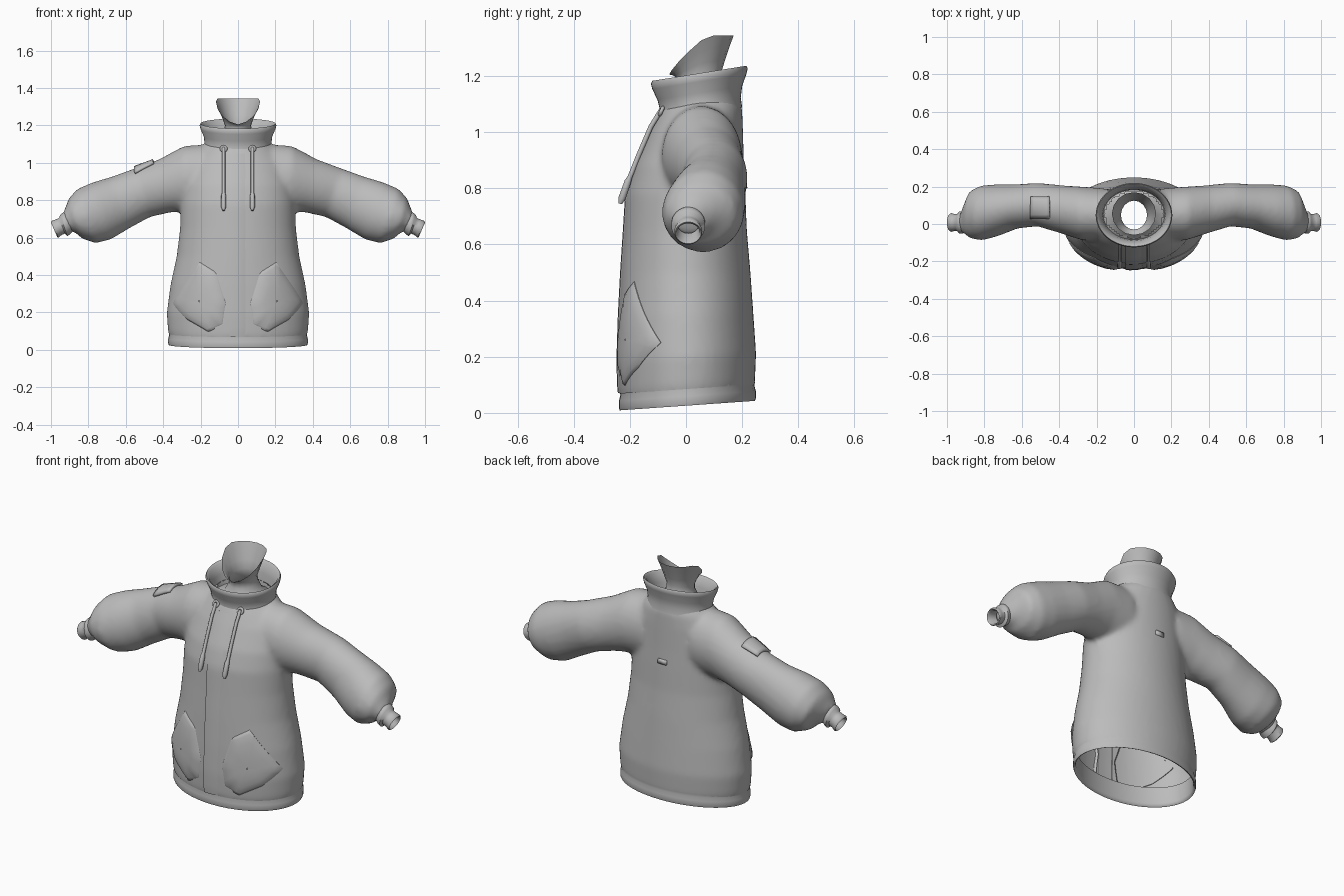
import bpy, bmesh
from math import sin, cos, pi, radians
from mathutils import Vector
from mathutils.bvhtree import BVHTree

old = bpy.data.objects.get("Cube")
if old:
    bpy.data.objects.remove(old)

mat = bpy.data.materials.new("grey cloth")
mat.use_nodes = True
GREY = (0.5, 0.5, 0.5, 1)
mat.diffuse_color = GREY
mat.node_tree.nodes["Principled BSDF"].inputs["Base Color"].default_value = GREY


def finish(obj, angle=50):
    obj.data.materials.clear()
    obj.data.materials.append(mat)
    bpy.ops.object.select_all(action='DESELECT')
    obj.select_set(True)
    bpy.context.view_layer.objects.active = obj
    bpy.ops.object.shade_smooth_by_angle(angle=radians(angle))
    return obj


def add_mesh(name, bm):
    me = bpy.data.meshes.new(name)
    bm.to_mesh(me)
    bm.free()
    obj = bpy.data.objects.new(name, me)
    bpy.context.collection.objects.link(obj)
    return obj


def skin(bm, rings, closed=True):
    """Bridge equal-length rows of points with quads."""
    rows = [[bm.verts.new(p) for p in r] for r in rings]
    n = len(rows[0])
    for a, b in zip(rows, rows[1:]):
        for i in range(n if closed else n - 1):
            j = (i + 1) % n
            bm.faces.new((a[i], a[j], b[j], b[i]))
    return rows


def loft(bm, rings, caps=False):
    rows = skin(bm, rings)
    if caps:
        bm.faces.new(rows[0][::-1])
        bm.faces.new(rows[-1])


def level_ring(z, w, y0, y1, tilt=0.0, n=48):
    """Ellipse around the upright axis, sloping up to the back."""
    c, h = (y0 + y1) / 2, (y1 - y0) / 2
    return [Vector((w * sin(t), c - h * cos(t), z - tilt * h * cos(t)))
            for t in (2 * pi * i / n for i in range(n))]


def arm_ring(s, tx, tz, bx, bz, y0, y1, n=32):
    """Ellipse spanning a top point, a bottom point and a depth."""
    top, bot = Vector((tx, 0, tz)), Vector((bx, 0, bz))
    mid, up = (top + bot) / 2, (top - bot) / 2
    out = []
    for i in range(n):
        t = 2 * pi * i / n
        p = mid + up * cos(t)
        p.y = (y0 + y1) / 2 + (y1 - y0) / 2 * sin(t)
        p.x *= s
        out.append(p)
    return out


# Torso and both sleeves, fused into one soft shell
BODY = [(.06, .365, -.235, .243, .07), (.1, .375, -.24, .246, .07), (.2, .381, -.243, .25, .05),
        (.35, .361, -.238, .24, .02), (.5, .328, -.23, .23, 0), (.65, .31, -.22, .217, 0),
        (.78, .305, -.212, .212, 0), (.88, .295, -.185, .207, 0), (1.0, .26, -.135, .203, .05),
        (1.07, .21, -.105, .2, .12), (1.12, .16, -.08, .18, .16)]
SLEEVE = [(.15, 1.1, .15, .74, -.09, .19), (.29, 1.09, .28, .74, -.085, .2),
          (.42, 1.02, .36, .735, -.05, .207), (.56, .968, .47, .71, -.012, .22),
          (.68, .925, .58, .65, -.025, .212), (.78, .895, .68, .59, -.065, .212),
          (.86, .86, .76, .57, -.087, .207), (.905, .81, .835, .595, -.08, .18),
          (.925, .755, .87, .63, -.055, .11), (.94, .725, .9, .63, -.045, .06)]
bm = bmesh.new()
loft(bm, [level_ring(*r) for r in BODY], True)
for s in (-1, 1):
    loft(bm, [arm_ring(s, *r) for r in SLEEVE], True)
bmesh.ops.recalc_face_normals(bm, faces=bm.faces)
raw = add_mesh("jacket_shell_source", bm)
remesh = raw.modifiers.new("fuse", 'REMESH')
remesh.mode = 'VOXEL'
remesh.voxel_size = 0.014
soft = raw.modifiers.new("soften", 'SMOOTH')
soft.factor, soft.iterations = 0.5, 8
dg = bpy.context.evaluated_depsgraph_get()
fused = bpy.data.meshes.new_from_object(raw.evaluated_get(dg))
bpy.data.objects.remove(raw)
bm = bmesh.new()
bm.from_mesh(fused)
tree = BVHTree.FromBMesh(bm)
# Open the hem and the neck
bmesh.ops.bisect_plane(bm, geom=bm.verts[:] + bm.edges[:] + bm.faces[:], clear_outer=True,
                       plane_co=(0, 0, .085), plane_no=(0, .07, -1))
neck_faces = [f for f in bm.faces if f.calc_center_median().z > 1.03
              and Vector((f.calc_center_median().x / .155,
                          (f.calc_center_median().y - .05) / .12)).length < 1]
bmesh.ops.delete(bm, geom=neck_faces, context='FACES')
finish(add_mesh("jacket_shell", bm), 80)


def ring_part(name, rings, angle=50):
    bm = bmesh.new()
    loft(bm, rings)
    bmesh.ops.recalc_face_normals(bm, faces=bm.faces)
    return finish(add_mesh(name, bm), angle)


# Hem band with a turned-in inner wall
ring_part("hem_band", [level_ring(z, .37 + d, -.236 - d, .246 + d, .07) for z, d in
                       ((.14, -.012), (.045, -.012), (.03, -.008), (.026, 0), (.035, .003),
                        (.06, .003), (.08, -.002), (.095, 0))])

# Standing collar, double walled
ring_part("collar", [level_ring(z, w, y0, y1, .16) for z, w, y0, y1 in
                     ((1.065, .19, -.1, .2), (1.1, .178, -.092, .195), (1.14, .183, -.102, .2),
                      (1.18, .2, -.12, .215), (1.2, .205, -.125, .22), (1.21, .2, -.12, .215),
                      (1.2, .187, -.108, .202), (1.15, .17, -.09, .187), (1.08, .16, -.08, .18))])

# Inner neck: flared foot, narrow waist, top rim low at the front and high at the back
neck = [level_ring(z, w, y0, y1, .1, 16) for z, w, y0, y1 in
        ((1.09, .165, -.085, .185), (1.12, .1, -.05, .15), (1.17, .074, -.03, .13))]
waist = level_ring(1.2, .07, -.03, .125, .14, 16)
rim = []
for i in range(16):
    t = 2 * pi * i / 16
    rise = min(1, (1 - cos(t)) * .85) ** .8
    rim.append(Vector((.118 * sin(t), .055 - .115 * cos(t), 1.205 + .14 * rise)))
neck += [waist] + [[a.lerp(b, k) + Vector((0, 0, .02 * k * (1 - k)))
                    for a, b in zip(waist, rim)] for k in (.3, .65, 1)]
ring_part("inner_neck", neck, 60)

# Cuffs: gathered band, groove and flared open end
CUFF = [(.925, .735, .885, .63, .052), (.937, .733, .9, .617, .06), (.95, .722, .913, .608, .06),
        (.957, .705, .925, .622, .046), (.975, .697, .942, .615, .045), (.995, .69, .96, .6, .05),
        (1.0, .68, .966, .603, .046), (.99, .675, .96, .612, .04), (.94, .695, .91, .64, .036)]
for s, side in ((-1, "right"), (1, "left")):
    ring_part(side + "_cuff", [arm_ring(s, *r[:4], .008 - r[4], .008 + r[4]) for r in CUFF])


def wrap(angle, z, lift):
    """Point on the torso at a compass angle from the front, raised by lift."""
    d = Vector((sin(radians(angle)), -cos(radians(angle)), 0))
    hit = tree.ray_cast(d + Vector((0, 0, z)), -d)[0]
    return hit + d * lift


def front(x, z, lift):
    return tree.ray_cast(Vector((x, -1, z)), Vector((0, 1, 0)))[0] - Vector((0, lift, 0))


# Puffed diamond pockets
OUTLINE = [(48, .47), (62, .36), (76, .25), (58, .16), (36, .095), (18, .13), (14, .25), (26, .41)]
for s, side in ((-1, "right"), (1, "left")):
    edge = []
    for i, (a, z) in enumerate(OUTLINE):
        a2, z2 = OUTLINE[(i + 1) % len(OUTLINE)]
        edge += [(a + (a2 - a) * k / 4, z + (z2 - z) * k / 4) for k in range(4)]
    rings = []
    for r, lift in ((1, -.006), (.985, .003), (.9, .009), (.7, .014), (.45, .017), (.2, .018), (.02, .018)):
        # Flatten the puff toward the placket, keep the hand opening crisp
        rings.append([wrap(s * (44 + (a - 44) * r), .26 + (z - .26) * r,
                           lift - (.006 if a < 30 and r > .8 else 0)) for a, z in edge])
    ring_part(side + "_pocket", rings, 60)

# Placket over the front opening: one raised edge, the other sinking into the cloth
bm = bmesh.new()
heights = [.07 + .98 * i / 40 for i in range(41)]
skin(bm, [[front(x, z, l) for x, l in ((-.047, -.004), (-.045, .006), (-.02, .006),
                                       (.02, .004), (.05, -.002))] for z in heights], False)
bmesh.ops.recalc_face_normals(bm, faces=bm.faces)
finish(add_mesh("placket", bm), 40)

# Drawcords with thick tips, and their eyelets
for s, side in ((-1, "right"), (1, "left")):
    cu = bpy.data.curves.new(side + "_drawcord", 'CURVE')
    cu.dimensions = '3D'
    cu.bevel_depth, cu.bevel_resolution, cu.use_fill_caps = .009, 3, True
    path = [(-.088, 1.08, 1), (-.125, 1.02, 1), (-.168, .92, 1), (-.2, .84, 1),
            (-.207, .825, 1.4), (-.228, .765, 1.5), (-.234, .745, .7)]
    sp = cu.splines.new('POLY')
    sp.points.add(len(path) - 1)
    for p, (y, z, r) in zip(sp.points, path):
        p.co, p.radius = (s * .077, y, z, 1), r
    tmp = bpy.data.objects.new("cord_path", cu)
    bpy.context.collection.objects.link(tmp)
    me = bpy.data.meshes.new_from_object(tmp.evaluated_get(bpy.context.evaluated_depsgraph_get()))
    bpy.data.objects.remove(tmp)
    cord = bpy.data.objects.new(side + "_drawcord", me)
    bpy.context.collection.objects.link(cord)
    finish(cord)
    bpy.ops.mesh.primitive_torus_add(major_radius=.014, minor_radius=.007, major_segments=16,
                                     minor_segments=8, location=(s * .077, -.088, 1.075),
                                     rotation=(radians(65), 0, 0))
    bpy.context.object.name = side + "_eyelet"
    finish(bpy.context.object)


def plate(name, rows):
    """Thin raised tab draped on the cloth."""
    bm = bmesh.new()
    skin(bm, rows, False)
    bmesh.ops.recalc_face_normals(bm, faces=bm.faces)
    obj = add_mesh(name, bm)
    mod = obj.modifiers.new("thickness", 'SOLIDIFY')
    mod.thickness, mod.offset = .016, 0
    return finish(obj, 40)


down, fwd = Vector((0, 0, -1)), Vector((0, -1, 0))
plate("sleeve_patch", [[tree.ray_cast(Vector((-.55 + .1 * i / 5, .03 + .115 * j / 5, 2)), down)[0]
                        + Vector((-.002, 0, .006)) for i in range(6)] for j in range(6)])
plate("back_tab", [[tree.ray_cast(Vector((x, 1, z)), fwd)[0] for x in (-.026, 0, .026)]
                   for z in (.8, .825)])
